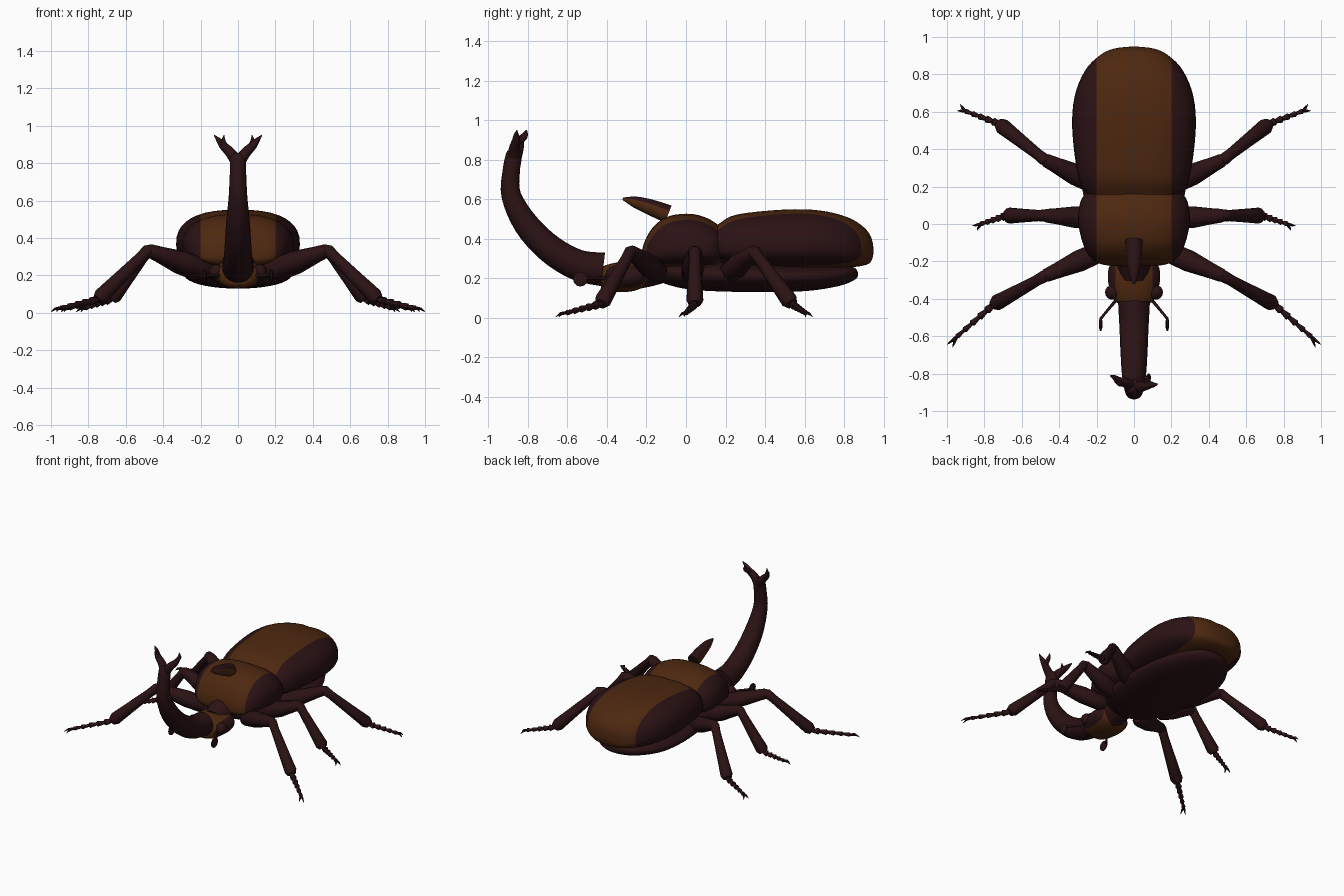
import bpy, bmesh, math
from mathutils import Vector

cube = bpy.data.objects.get("Cube")
if cube:
    bpy.data.objects.remove(cube)


def material(name, rgb):
    m = bpy.data.materials.new(name)
    m.use_nodes = True
    m.diffuse_color = (*rgb, 1)
    bsdf = next(n for n in m.node_tree.nodes if n.type == 'BSDF_PRINCIPLED')
    bsdf.inputs["Base Color"].default_value = (*rgb, 1)
    bsdf.inputs["Roughness"].default_value = 0.6
    return m


DARK = material("dark maroon", (0.024, 0.006, 0.007))
BROWN = material("chestnut brown", (0.075, 0.021, 0.005))


def smooth_path(points, steps):
    """Catmull-Rom interpolation of equal-length tuples."""
    pts = [points[0], *points, points[-1]]
    out = []
    for a, b, c, d in zip(pts, pts[1:], pts[2:], pts[3:]):
        for i in range(steps):
            t = i / steps
            out.append([q + t / 2 * (r - p + t * (2 * p - 5 * q + 4 * r - s + t * (3 * (q - r) + s - p)))
                        for p, q, r, s in zip(a, b, c, d)])
    return out + [list(points[-1])]


def skin(bm, rings):
    """Bridge rings of coordinates and cap both ends."""
    loops = [[bm.verts.new(co) for co in ring] for ring in rings]
    n = len(loops[0])
    for a, b in zip(loops, loops[1:]):
        for i in range(n):
            bm.faces.new((a[i], a[(i + 1) % n], b[(i + 1) % n], b[i]))
    bm.faces.new(loops[0])
    bm.faces.new(loops[-1])


def tube(bm, points, steps=1, sides=12):
    """Round tube through (x, y, z, radius) points."""
    path = smooth_path(points, steps)
    pos = [Vector(p[:3]) for p in path]
    span = [abs(c) for c in pos[-1] - pos[0]]
    ref = Vector((0, 0, 0))
    ref[span.index(min(span))] = 1
    rings = []
    for i, p in enumerate(path):
        tan = (pos[min(i + 1, len(pos) - 1)] - pos[max(i - 1, 0)]).normalized()
        u = tan.cross(ref).normalized()
        v = u.cross(tan)
        angles = [2 * math.pi * k / sides for k in range(sides)]
        rings.append([pos[i] + max(p[3], 0.001) * (u * math.cos(a) + v * math.sin(a)) for a in angles])
    skin(bm, rings)


def shell(bm, stations, steps=4, sides=40, power=0.8, waist=0.38, groove=0.0):
    """Rounded body lofted along y through (y, half_width, top, bottom) stations."""
    rings = []
    for y, w, top, low in smooth_path(stations, steps):
        w = max(w, 0.003)
        mid = low + (top - low) * waist
        ring = []
        for k in range(sides):
            a = 2 * math.pi * k / sides
            c, s = math.cos(a), math.sin(a)
            x = math.copysign(abs(c) ** power, c) * w
            z = math.copysign(abs(s) ** power, s) * (top - mid if s > 0 else mid - low)
            dip = groove if k == sides // 4 else 0
            ring.append((x, y, mid + z - dip))
        rings.append(ring)
    skin(bm, rings)


def finish(name, bm, stripe=None, rule=None):
    """Make the object; a stripe is a brown band |x| < stripe, a rule picks brown faces."""
    if stripe:
        for x in (-stripe, stripe):
            bmesh.ops.bisect_plane(bm, geom=bm.verts[:] + bm.edges[:] + bm.faces[:],
                                   plane_co=(x, 0, 0), plane_no=(1, 0, 0))
        rule = lambda f: abs(f.calc_center_median().x) < stripe
    bmesh.ops.recalc_face_normals(bm, faces=bm.faces[:])
    bm.normal_update()
    if rule:
        for f in bm.faces:
            f.material_index = int(rule(f))
    mesh = bpy.data.meshes.new(name)
    bm.to_mesh(mesh)
    bm.free()
    mesh.materials.append(DARK)
    mesh.materials.append(BROWN)
    obj = bpy.data.objects.new(name, mesh)
    bpy.context.collection.objects.link(obj)
    bpy.ops.object.select_all(action='DESELECT')
    obj.select_set(True)
    bpy.context.view_layer.objects.active = obj
    bpy.ops.object.shade_smooth_by_angle(angle=math.radians(40))
    return obj


# Wing cases
bm = bmesh.new()
shell(bm, [(0.13, 0.22, 0.45, 0.30), (0.17, 0.26, 0.48, 0.28), (0.26, 0.30, 0.525, 0.26),
           (0.5, 0.33, 0.55, 0.25), (0.68, 0.318, 0.545, 0.25), (0.82, 0.262, 0.51, 0.255),
           (0.9, 0.185, 0.46, 0.265), (0.937, 0.11, 0.41, 0.285), (0.95, 0.0, 0.35, 0.33)], groove=0.005)
finish("wing_cases", bm, stripe=0.2)

# Thorax shield
bm = bmesh.new()
shell(bm, [(-0.225, 0.12, 0.33, 0.28), (-0.21, 0.19, 0.385, 0.26), (-0.17, 0.24, 0.455, 0.25),
           (-0.1, 0.275, 0.51, 0.25), (0, 0.297, 0.527, 0.25), (0.08, 0.295, 0.515, 0.25),
           (0.15, 0.27, 0.48, 0.26), (0.2, 0.2, 0.43, 0.29)])
finish("thorax_shield", bm, stripe=0.2)

# Belly and neck
bm = bmesh.new()
shell(bm, [(-0.15, 0.05, 0.25, 0.2), (-0.1, 0.16, 0.28, 0.17), (0.05, 0.25, 0.29, 0.14),
           (0.35, 0.29, 0.28, 0.13), (0.6, 0.27, 0.27, 0.135), (0.77, 0.19, 0.265, 0.16),
           (0.85, 0.1, 0.255, 0.19), (0.87, 0.0, 0.23, 0.21)], power=0.95, waist=0.55)
finish("belly", bm)
bm = bmesh.new()
tube(bm, [(0, -0.28, 0.22, 0.08), (0, -0.2, 0.25, 0.095), (0, -0.08, 0.3, 0.11)], 3, 20)
finish("neck", bm)

# Head and eyes
bm = bmesh.new()
shell(bm, [(-0.43, 0.07, 0.25, 0.15), (-0.41, 0.105, 0.265, 0.135), (-0.35, 0.13, 0.28, 0.13),
           (-0.27, 0.14, 0.285, 0.135), (-0.21, 0.115, 0.275, 0.16), (-0.18, 0.0, 0.23, 0.21)],
      power=0.95, waist=0.5)
finish("head", bm, stripe=0.1)
for side, s in (("left", 1), ("right", -1)):
    bm = bmesh.new()
    bmesh.ops.create_uvsphere(bm, u_segments=16, v_segments=10, radius=0.04)
    bmesh.ops.translate(bm, verts=bm.verts, vec=(0.115 * s, -0.365, 0.22))
    finish("eye_" + side, bm)

# Great curved horn
bm = bmesh.new()
tube(bm, [(0, -0.42, 0.245, 0.085), (0, -0.55, 0.268, 0.078), (0, -0.69, 0.35, 0.072),
          (0, -0.81, 0.475, 0.064), (0, -0.885, 0.62, 0.05), (0, -0.885, 0.74, 0.044),
          (0, -0.87, 0.83, 0.04), (0, -0.868, 0.855, 0.02)], 4, 20)
finish("main_horn", bm)

# Forked horn tip, slightly turned about the horn
for side, s in (("left", 1), ("right", -1)):
    bm = bmesh.new()
    y = -0.86 - 0.01 * s
    tube(bm, [(0, -0.87, 0.8, 0.035), (0.04 * s, y, 0.855, 0.028), (0.08 * s, y + 0.01, 0.895, 0.022),
              (0.105 * s, -0.84 - 0.02 * s, 0.925, 0.013), (0.128 * s, -0.833 - 0.022 * s, 0.95, 0.002)], 3)
    tube(bm, [(0.065 * s, y, 0.88, 0.018), (0.078 * s, -0.835 + 0.02 * s, 0.915, 0.013),
              (0.075 * s, -0.832 + 0.025 * s, 0.95, 0.002)], 3)
    finish("horn_fork_" + side, bm)

# Small horn on the thorax, dark on its upper side and cut end
bm = bmesh.new()
tube(bm, [(0, -0.09, 0.525, 0.046), (0, -0.18, 0.56, 0.04), (0, -0.26, 0.587, 0.028),
          (0, -0.32, 0.603, 0.006)], 3, 16)
finish("thorax_horn", bm, rule=lambda f: f.normal.z < 0.4 and f.normal.y < 0.6)

# Antennae
for side, s in (("left", 1), ("right", -1)):
    bm = bmesh.new()
    tube(bm, [(0.09 * s, -0.4, 0.2, 0.009), (0.165 * s, -0.49, 0.2, 0.007), (0.18 * s, -0.51, 0.2, 0.008)])
    tube(bm, [(0.169 * s, -0.535, 0.195, 0.018), (0.175 * s, -0.535, 0.195, 0.037),
              (0.182 * s, -0.535, 0.195, 0.037), (0.188 * s, -0.535, 0.195, 0.018)])
    finish("antenna_" + side, bm)


def leg(name, s, hip, knee, ankle, toe, claws):
    hip, knee, ankle, toe, *claws = [Vector((p[0] * s, p[1], p[2])) for p in (hip, knee, ankle, toe, *claws)]
    bm = bmesh.new()

    def limb(a, b, profile):
        tube(bm, [(*a.lerp(b, t), r) for t, r in profile])

    # Thigh and shin
    limb(hip, knee, [(0, 0.03), (0.1, 0.055), (0.45, 0.058), (0.8, 0.042), (0.97, 0.036), (1.05, 0.02)])
    limb(knee, ankle, [(-0.06, 0.018), (0, 0.033), (0.15, 0.03), (0.6, 0.037), (0.93, 0.043), (1, 0.03)])
    # Foot segments
    count = 5
    for i in range(count):
        a, b = ankle.lerp(toe, i / count), ankle.lerp(toe, (i + 1) / count)
        r = 0.022 - 0.002 * i
        limb(a, b, [(-0.1, r * 0.55), (0.85, r), (1, r * 0.6)])
    # Claws
    for c in claws:
        mid = toe.lerp(c, 0.55) + Vector((0, 0, 0.008))
        tube(bm, [(*toe, 0.009), (*mid, 0.007), (*c, 0.001)], 2, 8)
    finish(name, bm)


for side, s in (("left", 1), ("right", -1)):
    leg("front_leg_" + side, s, (0.14, -0.13, 0.22), (0.48, -0.28, 0.335), (0.75, -0.43, 0.07),
        (0.95, -0.605, 0.025), [(0.97, -0.66, 0.004), (1.0, -0.645, 0.004)])
    leg("middle_leg_" + side, s, (0.18, 0.03, 0.21), (0.48, 0.045, 0.335), (0.68, 0.045, 0.07),
        (0.82, 0.0, 0.025), [(0.84, -0.035, 0.004), (0.865, -0.01, 0.004)])
    leg("hind_leg_" + side, s, (0.18, 0.2, 0.21), (0.48, 0.345, 0.335), (0.72, 0.535, 0.07),
        (0.905, 0.605, 0.025), [(0.93, 0.64, 0.004), (0.945, 0.605, 0.004)])
